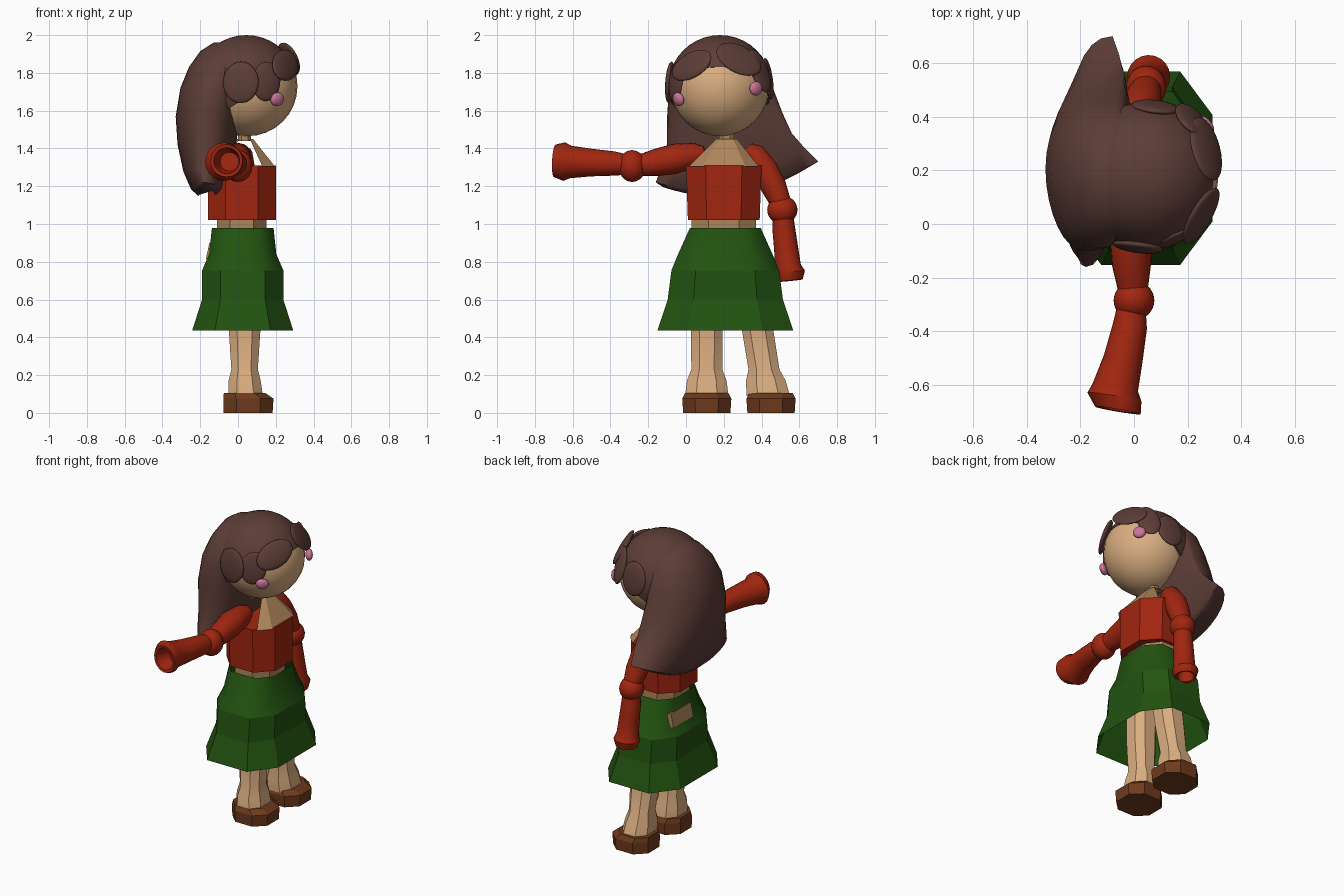
import bpy, bmesh
from math import pi, cos, sin, radians
from mathutils import Vector, Matrix

if "Cube" in bpy.data.objects:
    bpy.data.objects.remove(bpy.data.objects["Cube"])


def material(name, rgb):
    m = bpy.data.materials.new(name)
    m.use_nodes = True
    m.diffuse_color = (*rgb, 1)
    m.node_tree.nodes["Principled BSDF"].inputs["Base Color"].default_value = (*rgb, 1)
    return m


HAIR = material("brown hair", (0.108, 0.046, 0.037))
SKIN = material("skin", (0.71, 0.425, 0.22))
TAN = material("tan body", (0.43, 0.235, 0.105))
RED = material("red cloth", (0.36, 0.019, 0.005))
GREEN = material("green cloth", (0.016, 0.086, 0.005))
SHOE = material("brown leather", (0.16, 0.043, 0.012))
PINK = material("pink bead", (0.62, 0.18, 0.32))


def finish(name, bm, mat, smooth=None):
    bmesh.ops.recalc_face_normals(bm, faces=bm.faces)
    mesh = bpy.data.meshes.new(name)
    bm.to_mesh(mesh)
    bm.free()
    mesh.materials.append(mat)
    obj = bpy.data.objects.new(name, mesh)
    bpy.context.collection.objects.link(obj)
    if smooth:
        bpy.ops.object.select_all(action="DESELECT")
        obj.select_set(True)
        bpy.context.view_layer.objects.active = obj
        bpy.ops.object.shade_smooth_by_angle(angle=radians(smooth))
    return obj


def loft(name, rings, mat, start=True, end=True, smooth=None, skip=()):
    """Skin a row of rings; skip leaves out the given sides."""
    bm = bmesh.new()
    rows = [[bm.verts.new(p) for p in ring] for ring in rings]
    n = len(rows[0])
    for a, b in zip(rows, rows[1:]):
        for i in range(n):
            if i not in skip:
                j = (i + 1) % n
                bm.faces.new((a[i], a[j], b[j], b[i]))
    if start:
        bm.faces.new(rows[0][::-1])
    if end:
        bm.faces.new(rows[-1])
    return finish(name, bm, mat, smooth)


def octagon(z, cx, cy, hx, hy, k=0.48):
    pts = [(1, -k), (1, k), (k, 1), (-k, 1), (-1, k), (-1, -k), (-k, -1), (k, -1)]
    return [Vector((cx + hx * x, cy + hy * y, z)) for x, y in pts]


def tube(name, stations, mat):
    """Round sleeve through (point, radius) stations."""
    axis = Vector(stations[2][0]) - Vector(stations[0][0])
    turn = axis.to_track_quat("Z", "Y")
    rings = [[Vector(p) + turn @ Vector((r * cos(i * pi / 10), r * sin(i * pi / 10), 0))
              for i in range(20)] for p, r in stations]
    return loft(name, rings, mat, smooth=35)


def ellipsoid(name, centre, size, mat, facing=(0, 0, 1), roll=0):
    bm = bmesh.new()
    turn = Vector(facing).to_track_quat("Z", "Y").to_matrix().to_4x4()
    place = (Matrix.Translation(centre) @ turn @ Matrix.Rotation(radians(roll), 4, "Z")
             @ Matrix.Diagonal((*size, 1)))
    bmesh.ops.create_uvsphere(bm, u_segments=28, v_segments=16, radius=1, matrix=place)
    return finish(name, bm, mat, 60)


# Head
HEAD = Vector((0.05, 0.18, 1.73))
ellipsoid("head", HEAD, (0.265, 0.262, 0.265), SKIN)

# Hair cap: a sphere cut along a slanted hairline
bm = bmesh.new()
bmesh.ops.create_uvsphere(bm, u_segments=36, v_segments=20, radius=0.275,
                          matrix=Matrix.Translation((0.044, 0.18, 1.725)))
bmesh.ops.bisect_plane(bm, geom=bm.verts[:] + bm.edges[:] + bm.faces[:],
                       plane_co=(-0.05, 0.18, 1.61), plane_no=(0.54, 0, -0.84),
                       clear_outer=True)
bmesh.ops.holes_fill(bm, edges=[e for e in bm.edges if e.is_boundary])
finish("hair_cap", bm, HAIR, 50)


# Long back hair: crescent sections, swept towards one side
def hair_ring(z, y0, y1, back, front, tip, swing, tilt, lift):
    ring = []
    for i in range(32):
        c, s = cos(i * pi / 16), sin(i * pi / 16)
        x = tip + swing * c
        x += ((front if s > 0 else back) - x) * abs(s) ** 0.85
        ring.append(Vector((x, (y0 + y1) / 2 + c * (y1 - y0) / 2, z + tilt * c + lift * c * c)))
    return ring


loft("back_hair", [hair_ring(*s) for s in (
    (1.96, 0.12, 0.24, -0.13, 0.02, -0.04, 0, 0, 0),
    (1.915, 0.02, 0.34, -0.20, 0.04, -0.06, 0, 0, 0),
    (1.83, -0.05, 0.42, -0.26, 0.04, -0.08, 0.01, 0, 0),
    (1.72, -0.09, 0.46, -0.305, 0.02, -0.10, 0.03, 0, 0),
    (1.57, -0.10, 0.51, -0.33, 0.01, -0.11, 0.06, 0.01, 0.01),
    (1.42, -0.10, 0.56, -0.32, -0.01, -0.11, 0.07, 0.03, 0.03),
    (1.28, -0.13, 0.63, -0.29, -0.05, -0.12, 0.065, 0.05, 0.07),
    (1.19, -0.16, 0.70, -0.25, -0.075, -0.13, 0.05, 0.055, 0.085),
    (1.155, -0.12, 0.64, -0.21, -0.11, -0.14, 0.05, 0.05, 0.09))], HAIR, smooth=50)

# Fringe locks: flat ovals lying on the head
LOCKS = [((0.015, -0.085, 1.75), (0.095, 0.11, 0.022), 0),
         ((0.15, -0.052, 1.755), (0.08, 0.105, 0.022), -10),
         ((0.25, 0.03, 1.84), (0.125, 0.08, 0.022), 25),
         ((0.268, 0.28, 1.872), (0.13, 0.09, 0.022), -30),
         ((0.212, 0.39, 1.81), (0.07, 0.12, 0.022), 12),
         ((0.08, 0.435, 1.77), (0.09, 0.11, 0.022), 0)]
for i, (p, size, roll) in enumerate(LOCKS):
    ellipsoid(f"fringe_lock_{i + 1}", p, size, HAIR, Vector(p) - HEAD, roll)

# Beads at the temples
for side, p in (("right", (0.208, -0.04, 1.66)), ("left", (0.268, 0.37, 1.717))):
    ellipsoid(f"{side}_bead", p, (0.04, 0.037, 0.022), PINK, Vector(p) - HEAD)

# Torso, with bare panels at the chest and upper back
loft("shoulder_panels", [octagon(1.305, 0.02, 0.2, 0.175, 0.185, 0.62),
                         octagon(1.45, 0.035, 0.215, 0.045, 0.055, 0.62)],
     TAN, start=False, skip=(2, 6))
loft("neck", [octagon(z, 0.035, 0.215, 0.035, 0.04) for z in (1.44, 1.52)], TAN)
loft("top", [octagon(1.02, 0.02, 0.2, 0.18, 0.19),
             octagon(1.31, 0.02, 0.2, 0.18, 0.2)], RED)
loft("waist", [octagon(z, 0.02, 0.2, 0.13, 0.17) for z in (0.9, 1.04)], TAN)

# Skirt: a smooth yoke over flat tiers, open at the hem
for name, smooth, profile in (
        ("skirt_yoke", 60, ((0.755, 0.215, 0.285), (0.84, 0.178, 0.25), (0.98, 0.163, 0.187))),
        ("skirt_tiers", None, ((0.435, 0.268, 0.36), (0.6, 0.215, 0.305),
                               (0.755, 0.215, 0.285)))):
    loft(name, [octagon(z, 0.025, 0.208, hx, hy, 0.55) for z, hx, hy in profile],
         GREEN, start=False, end=False, smooth=smooth)

# Bare patch lying on the back of the skirt
bm = bmesh.new()
bmesh.ops.create_cube(bm, size=1, matrix=Matrix.Translation((-0.146, 0.27, 0.855))
                      @ Matrix.Rotation(radians(12), 4, "Y")
                      @ Matrix.Diagonal((0.03, 0.21, 0.09, 1)))
finish("back_patch", bm, TAN)

# Legs and shoes; the left leg leans outwards
for side, top, low in (("right", 0.11, 0.11), ("left", 0.345, 0.45)):
    def mid(z):
        return low + (top - low) * z / 0.65
    loft(f"{side}_leg", [octagon(z, cx, mid(z), hx, hy) for z, cx, hx, hy in (
        (0.09, 0.04, 0.092, 0.115), (0.17, 0.035, 0.085, 0.105), (0.23, 0.035, 0.07, 0.082),
        (0.43, 0.035, 0.083, 0.083), (0.65, 0.035, 0.085, 0.085))], SKIN, smooth=25)
    loft(f"{side}_shoe", [octagon(z, cx, low, hx, hy) for z, cx, hx, hy in (
        (0, 0.053, 0.13, 0.125), (0.075, 0.055, 0.133, 0.13),
        (0.105, 0.035, 0.11, 0.115))], SHOE)

# Right arm, held out to the side
tube("right_upper_arm", [((0, 0.10, 1.37), 0.04), ((0, 0.05, 1.365), 0.065),
                         ((-0.01, -0.06, 1.345), 0.08), ((-0.01, -0.16, 1.325), 0.072),
                         ((-0.005, -0.25, 1.31), 0.055)], RED)
ellipsoid("right_elbow", (0, -0.285, 1.307), (0.076, 0.073, 0.084), RED)
tube("right_forearm", [((-0.01, -0.32, 1.315), 0.055), ((-0.015, -0.38, 1.32), 0.064),
                       ((-0.04, -0.50, 1.325), 0.073), ((-0.07, -0.61, 1.328), 0.086),
                       ((-0.073, -0.645, 1.33), 0.102), ((-0.06, -0.695, 1.335), 0.086),
                       ((-0.06, -0.692, 1.335), 0.07), ((-0.045, -0.60, 1.33), 0.05)], RED)

# Left arm, hanging down
tube("left_upper_arm", [((0.01, 0.32, 1.40), 0.04), ((0.012, 0.355, 1.37), 0.065),
                        ((0.02, 0.42, 1.28), 0.073), ((0.035, 0.475, 1.18), 0.068),
                        ((0.045, 0.51, 1.10), 0.055)], RED)
ellipsoid("left_elbow", (0.045, 0.51, 1.075), (0.075, 0.08, 0.075), RED)
tube("left_forearm", [((0.045, 0.513, 1.04), 0.055), ((0.045, 0.517, 0.98), 0.06),
                      ((0.05, 0.53, 0.87), 0.064), ((0.055, 0.54, 0.78), 0.068),
                      ((0.055, 0.55, 0.745), 0.08), ((0.055, 0.552, 0.70), 0.066),
                      ((0.055, 0.552, 0.703), 0.052), ((0.055, 0.545, 0.79), 0.04)], RED)
